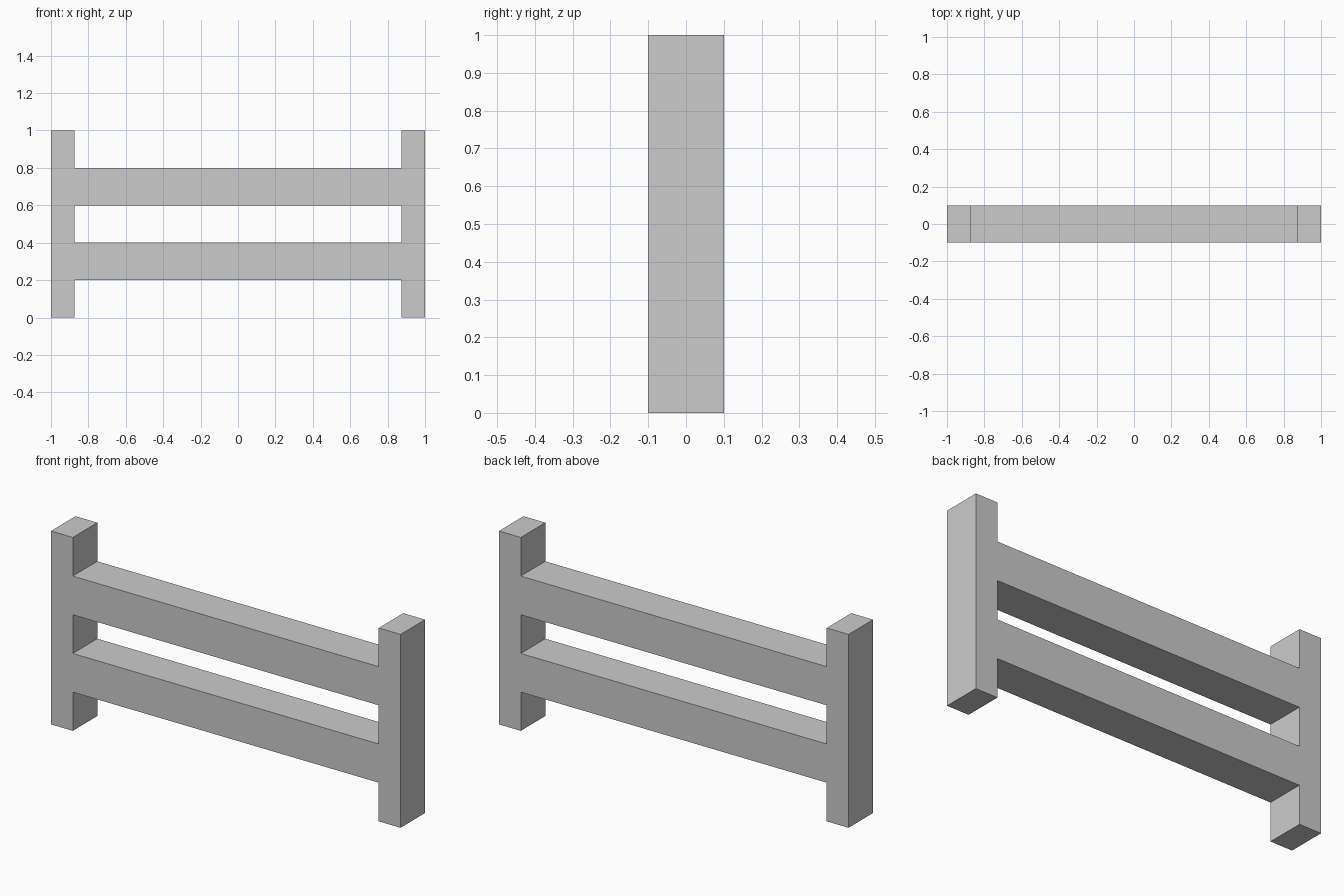
import bpy
import bmesh

if "Cube" in bpy.data.objects:
    bpy.data.objects.remove(bpy.data.objects["Cube"])

DEPTH = 0.2
XS = [-1.0, -0.875, 0.875, 1.0]          # post / rail span / post
ZS = [0.0, 0.2, 0.4, 0.6, 0.8, 1.0]      # gap, rail, gap, rail, post tops
RAIL_ROWS = (1, 3)

bm = bmesh.new()

# Front silhouette: full-height posts joined by two flush rails
grid = {(i, k): bm.verts.new((x, -DEPTH / 2, z))
        for i, x in enumerate(XS) for k, z in enumerate(ZS)}
for i in range(3):
    for k in range(5):
        if i != 1 or k in RAIL_ROWS:
            bm.faces.new([grid[i, k], grid[i + 1, k],
                          grid[i + 1, k + 1], grid[i, k + 1]])

# Thickness: extrude the silhouette to the back
result = bmesh.ops.extrude_face_region(bm, geom=bm.faces[:], use_keep_orig=True)
back = [v for v in result["geom"] if isinstance(v, bmesh.types.BMVert)]
bmesh.ops.translate(bm, verts=back, vec=(0, DEPTH, 0))
bmesh.ops.recalc_face_normals(bm, faces=bm.faces[:])

# Fence section object
mesh = bpy.data.meshes.new("fence_section")
bm.to_mesh(mesh)
bm.free()
fence = bpy.data.objects.new("fence_section", mesh)
bpy.context.collection.objects.link(fence)
